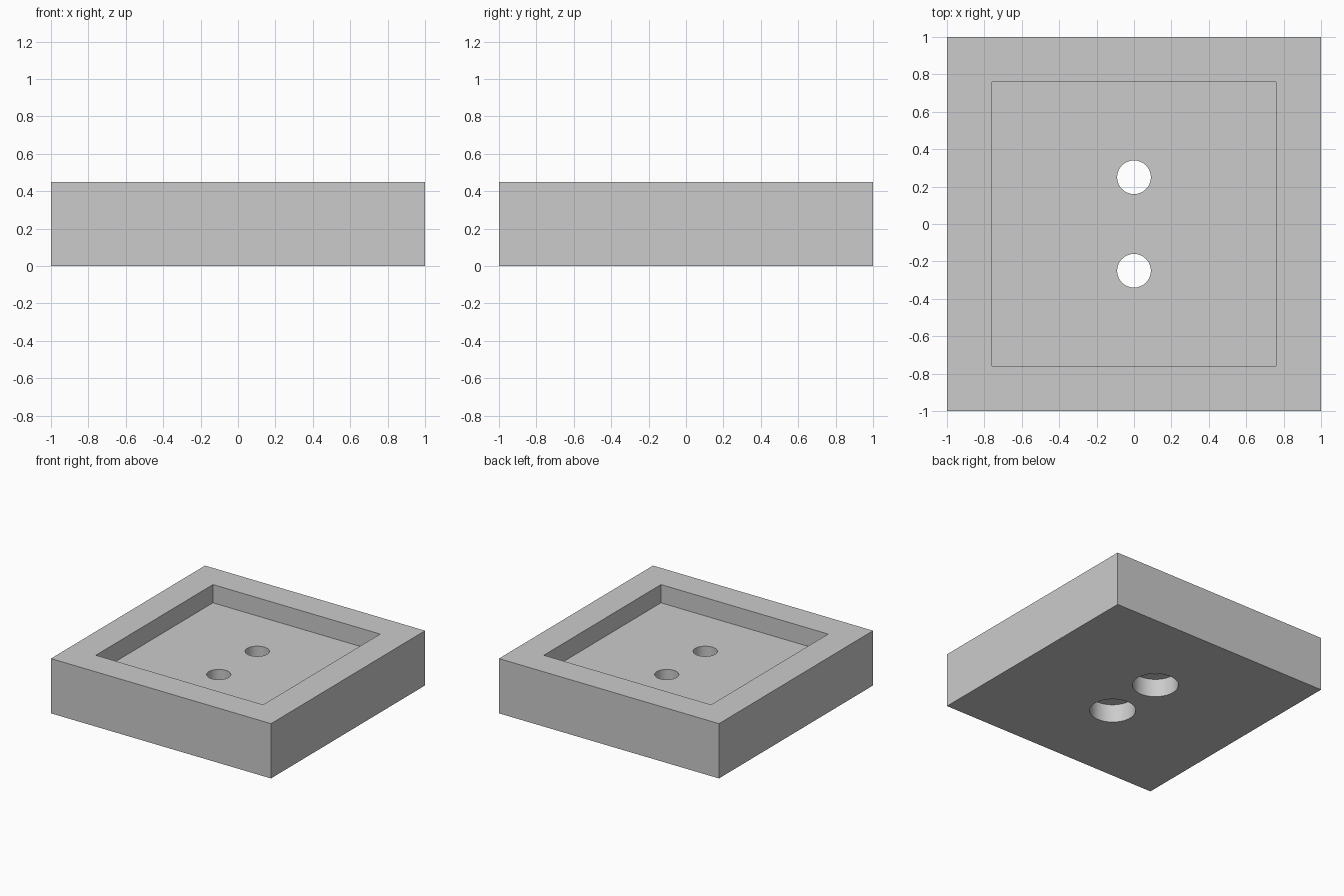
import bpy

default = bpy.data.objects.get("Cube")
if default:
    bpy.data.objects.remove(default, do_unlink=True)

HEIGHT = 0.45
FLOOR = 0.30        # floor of the square recess
BORE_TOP = 0.15     # ceiling of the wide bores underneath
OVER = 0.1          # cutter overshoot

grey = bpy.data.materials.new("light_grey")
grey.use_nodes = True
grey.diffuse_color = (0.6, 0.6, 0.6, 1)
grey.node_tree.nodes["Principled BSDF"].inputs["Base Color"].default_value = (0.6, 0.6, 0.6, 1)


def box(name, half, z0, z1):
    bpy.ops.mesh.primitive_cube_add(size=1, location=(0, 0, (z0 + z1) / 2))
    ob = bpy.context.object
    ob.name = name
    ob.scale = (2 * half, 2 * half, z1 - z0)
    bpy.ops.object.transform_apply(location=True, rotation=True, scale=True)
    ob.data.materials.append(grey)
    return ob


def cylinder(name, radius, y, z0, z1):
    bpy.ops.mesh.primitive_cylinder_add(vertices=64, radius=radius, depth=z1 - z0,
                                        location=(0, y, (z0 + z1) / 2))
    ob = bpy.context.object
    ob.name = name
    ob.data.materials.append(grey)
    return ob


def cut(target, cutter):
    cutter.hide_render = True
    mod = target.modifiers.new("cut", 'BOOLEAN')
    mod.operation = 'DIFFERENCE'
    mod.solver = 'EXACT'
    mod.object = cutter
    bpy.context.view_layer.objects.active = target
    bpy.ops.object.modifier_apply(modifier=mod.name)
    bpy.data.objects.remove(cutter, do_unlink=True)


# Square block with a shallow square recess
block = box("mounting_block", 1.0, 0, HEIGHT)
cut(block, box("recess_cutter", 0.76, FLOOR, HEIGHT + OVER))

# Two through holes, each widened by a bore from below
for y in (-0.25, 0.25):
    cut(block, cylinder("bore_cutter", 0.173, y, -OVER, BORE_TOP))
    cut(block, cylinder("hole_cutter", 0.09, y, BORE_TOP - OVER, FLOOR + OVER))

# Smooth hole walls, sharp edges elsewhere
bpy.ops.object.select_all(action='DESELECT')
block.select_set(True)
bpy.context.view_layer.objects.active = block
bpy.ops.object.shade_smooth_by_angle()
